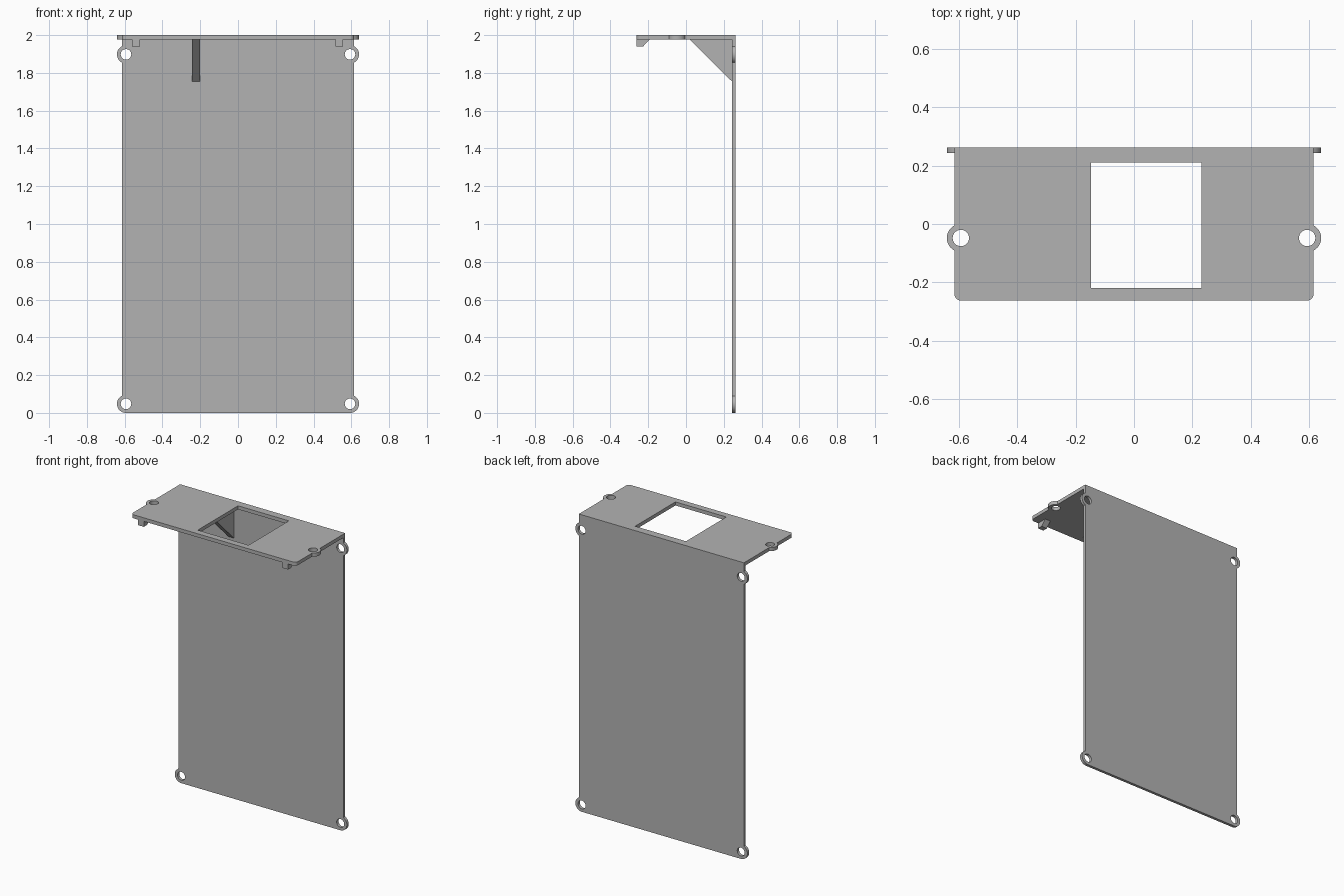
import bpy
import bmesh
from math import acos, cos, sin, pi, radians

cube = bpy.data.objects.get("Cube")
if cube:
    bpy.data.objects.remove(cube, do_unlink=True)

# One plain grey for the whole bracket
grey = bpy.data.materials.new("plain_grey")
grey.use_nodes = True
GREY = (0.45, 0.45, 0.45, 1)
grey.diffuse_color = GREY
grey.node_tree.nodes["Principled BSDF"].inputs["Base Color"].default_value = GREY

HALF_WIDTH = 0.615
BACK, FRONT = 0.262, -0.262
THICK = 0.024          # top plate
WALL = 0.019           # back plate
UNDERSIDE = 2 - THICK
EAR_X, EAR_R, HOLE_R = 0.593, 0.048, 0.028
EAR_ANGLE = acos((HALF_WIDTH - EAR_X) / EAR_R)


def arc(cx, cy, r, start, end, steps=20):
    angles = [start + (end - start) * i / steps for i in range(steps + 1)]
    return [(cx + r * cos(a), cy + r * sin(a)) for a in angles]


def hole(cx, cy):
    return arc(cx, cy, HOLE_R, 0, 2 * pi, 32)[:-1]


def mirrored(half):
    """Close a right-hand outline with its mirror image."""
    return half + [(-x, y) for x, y in reversed(half)]


def extruded(name, loops, depth, location, rotation=(0, 0, 0)):
    """Fill an outline with holes and give it thickness, centred on location."""
    curve = bpy.data.curves.new(name, "CURVE")
    curve.dimensions = "2D"
    curve.fill_mode = "BOTH"
    curve.extrude = depth / 2
    for loop in loops:
        spline = curve.splines.new("POLY")
        spline.points.add(len(loop) - 1)
        for point, (x, y) in zip(spline.points, loop):
            point.co = (x, y, 0, 1)
        spline.use_cyclic_u = True
    obj = bpy.data.objects.new(name, curve)
    obj.location = location
    obj.rotation_euler = rotation
    bpy.context.collection.objects.link(obj)
    bpy.ops.object.select_all(action="DESELECT")
    obj.select_set(True)
    bpy.context.view_layer.objects.active = obj
    bpy.ops.object.convert(target="MESH")
    obj = bpy.context.object
    bm = bmesh.new()
    bm.from_mesh(obj.data)
    bmesh.ops.remove_doubles(bm, verts=bm.verts, dist=0.0001)
    bmesh.ops.recalc_face_normals(bm, faces=bm.faces)
    bm.to_mesh(obj.data)
    bm.free()
    obj.data.materials.clear()
    obj.data.materials.append(grey)
    bpy.ops.object.shade_smooth_by_angle(angle=radians(30))
    return obj


# Back plate with four screw ears
low, high = EAR_R, 1.898
outline = mirrored(
    arc(EAR_X, low, EAR_R, -pi / 2, EAR_ANGLE)
    + arc(EAR_X, high, EAR_R, -EAR_ANGLE, EAR_ANGLE)
    + [(HALF_WIDTH, UNDERSIDE)])
holes = [hole(s * EAR_X, z) for s in (-1, 1) for z in (low, high)]
extruded("back_plate", [outline] + holes, WALL,
         (0, BACK - WALL / 2, 0), (pi / 2, 0, 0))

# Top plate with rounded front corners, two screw ears and a window
ear_y, corner = -0.048, 0.022
outline = mirrored(
    arc(HALF_WIDTH - corner, FRONT + corner, corner, -pi / 2, 0, 8)
    + arc(EAR_X, ear_y, EAR_R, -EAR_ANGLE, EAR_ANGLE)
    + [(HALF_WIDTH, BACK)])
window = [(-0.147, -0.219), (0.232, -0.219), (0.232, 0.21), (-0.147, 0.21)]
extruded("top_plate", [outline, window, hole(EAR_X, ear_y), hole(-EAR_X, ear_y)],
         THICK, (0, 0, 2 - THICK / 2))

# Parts drawn in side profile and extruded across the width
ACROSS = (pi / 2, 0, pi / 2)
wall_y = BACK - WALL
gusset = [(0.02, UNDERSIDE), (wall_y, 1.755), (wall_y, UNDERSIDE)]
extruded("gusset", [gusset], 0.042, (-0.222, 0, 0), ACROSS)

tab = [(FRONT, UNDERSIDE), (FRONT, 1.939), (-0.228, 1.939), (-0.193, UNDERSIDE)]
for name, x in (("right_tab", -0.539), ("left_tab", 0.536)):
    extruded(name, [tab], 0.042, (x, 0, 0), ACROSS)
